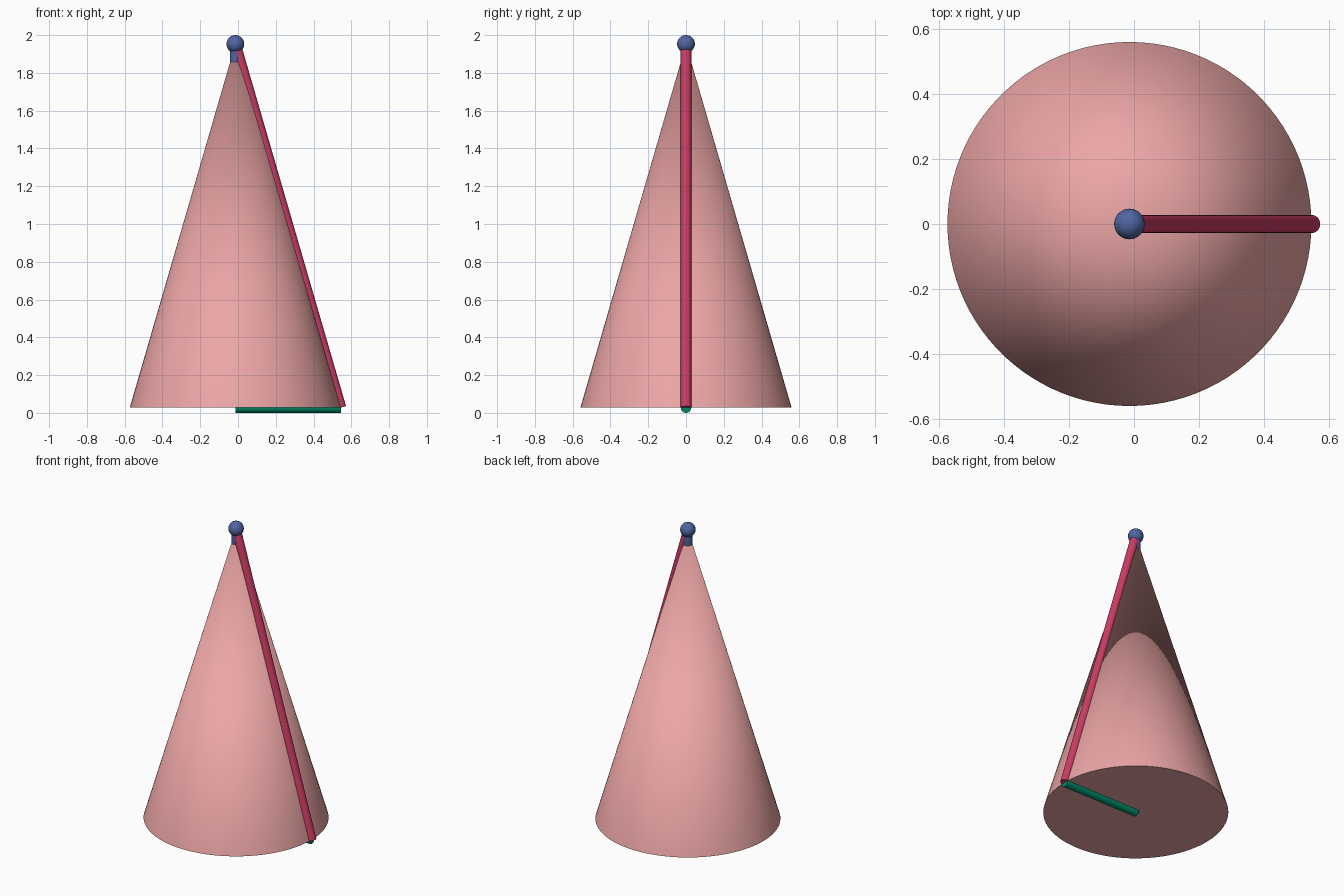
import bpy
from math import radians
from mathutils import Vector

if "Cube" in bpy.data.objects:
    bpy.data.objects.remove(bpy.data.objects["Cube"])

R = 0.559           # base radius
TUBE = 0.028        # rod radius
BASE = Vector((-0.014, 0, TUBE))
APEX = Vector((-0.014, 0, 1.953))
RIM = BASE + Vector((R, 0, 0))


def finish(name, colour):
    ob = bpy.context.object
    ob.name = name
    mat = bpy.data.materials.new(name + "_colour")
    mat.diffuse_color = (*colour, 1)
    mat.use_nodes = True
    mat.node_tree.nodes["Principled BSDF"].inputs["Base Color"].default_value = mat.diffuse_color
    ob.data.materials.append(mat)
    bpy.ops.object.shade_smooth_by_angle(angle=radians(30))
    return ob


def rod(name, a, b, colour):
    d = b - a
    bpy.ops.mesh.primitive_cylinder_add(
        vertices=32, radius=TUBE, depth=d.length, location=(a + b) / 2,
        rotation=d.to_track_quat('Z', 'Y').to_euler())
    return finish(name, colour)


# Solid cone, its tip at the ball centre
bpy.ops.mesh.primitive_cone_add(
    vertices=100, radius1=R, radius2=0, depth=APEX.z - BASE.z,
    location=(BASE + APEX) / 2)
finish("cone_body", (0.84, 0.38, 0.38))

# Height, radius and slant rods
rod("height_axis", BASE, APEX, (0.08, 0.13, 0.36))
rod("base_radius", BASE, RIM, (0.0, 0.26, 0.14))
rod("slant_edge", RIM, APEX, (0.60, 0.045, 0.13))

# Ball on the tip
bpy.ops.mesh.primitive_uv_sphere_add(
    segments=32, ring_count=16, radius=0.047, location=APEX)
finish("apex_ball", (0.08, 0.13, 0.36))
